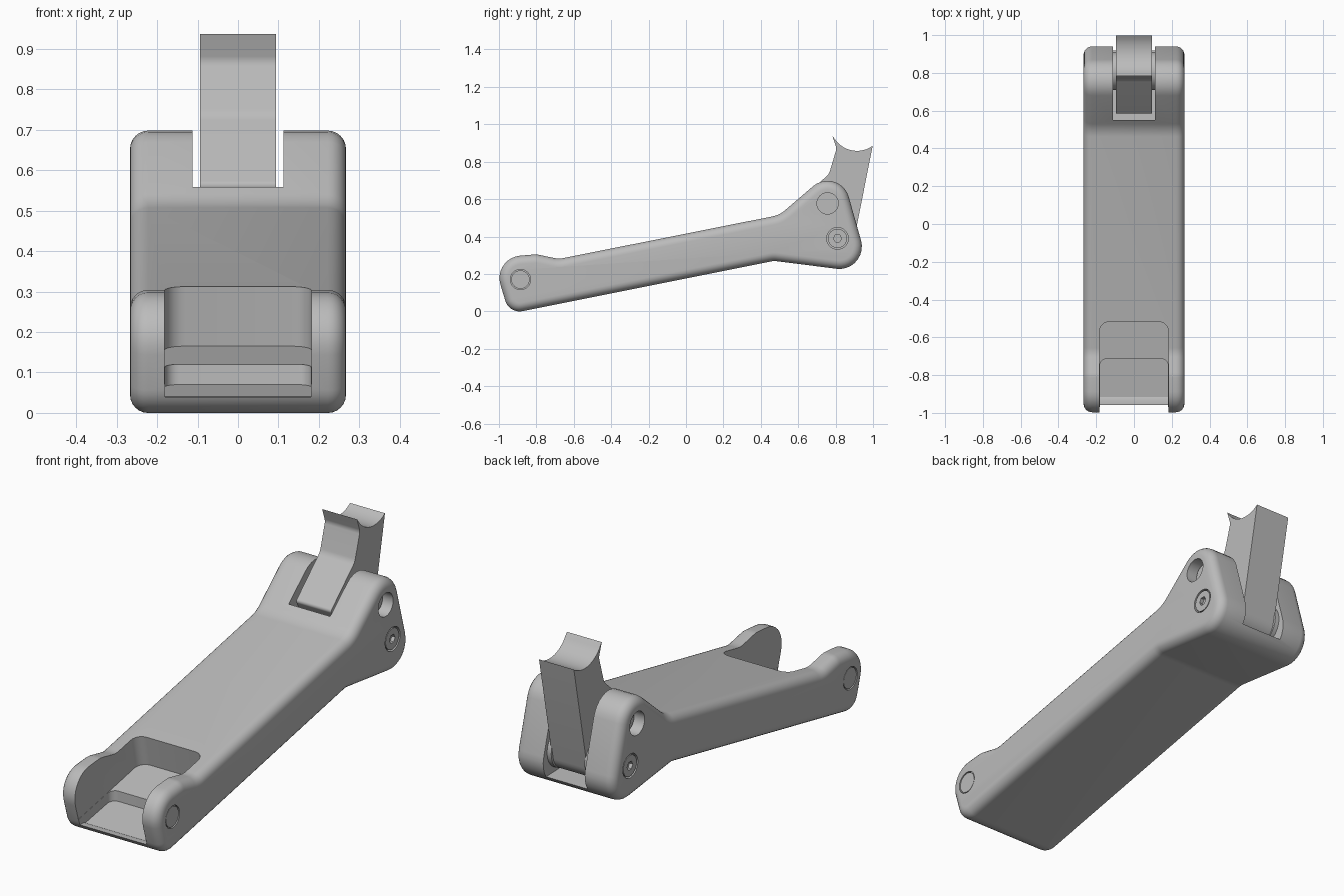
import bpy, bmesh, math
from mathutils import Vector

cube = bpy.data.objects.get("Cube")
if cube:
    bpy.data.objects.remove(cube, do_unlink=True)

grey = bpy.data.materials.new("plain grey")
grey.use_nodes = True
grey.diffuse_color = (0.5, 0.5, 0.5, 1)
grey.node_tree.nodes["Principled BSDF"].inputs["Base Color"].default_value = (0.5, 0.5, 0.5, 1)


def fillet(corners, steps=9):
    """Round each (y, z, radius) corner of a closed outline."""
    out = []
    for i, (y, z, r) in enumerate(corners):
        p = Vector((y, z))
        if r == 0:
            out.append(p)
            continue
        u = (Vector(corners[i - 1][:2]) - p).normalized()
        v = (Vector(corners[(i + 1) % len(corners)][:2]) - p).normalized()
        half = u.angle(v) / 2
        c = p + (u + v).normalized() * r / math.sin(half)
        a, b = p + u * r / math.tan(half) - c, p + v * r / math.tan(half) - c
        start = math.atan2(a.y, a.x)
        turn = math.remainder(math.atan2(b.y, b.x) - start, math.tau)
        for k in range(steps + 1):
            t = start + turn * k / steps
            out.append(c + Vector((math.cos(t), math.sin(t))) * r)
    return out


def circle(y, z, r, n=40):
    return [(y + r * math.cos(math.tau * k / n), z + r * math.sin(math.tau * k / n))
            for k in range(n)]


def prism(name, pts, x0, x1, rim=0, round_y=None, corner=0.05):
    """Extrude a side outline from x0 to x1; optionally round its rims or one end wall."""
    bm = bmesh.new()
    face = bm.faces.new([bm.verts.new((x0, p[0], p[1])) for p in pts])
    ext = bmesh.ops.extrude_face_region(bm, geom=[face])
    moved = [g for g in ext["geom"] if isinstance(g, bmesh.types.BMVert)]
    bmesh.ops.translate(bm, verts=moved, vec=(x1 - x0, 0, 0))
    bmesh.ops.recalc_face_normals(bm, faces=bm.faces)

    def across(e):
        return abs(e.verts[0].co.x - e.verts[1].co.x) > 1e-5

    if rim:
        bmesh.ops.bevel(bm, geom=[e for e in bm.edges if not across(e)], offset=rim,
                        segments=6, profile=0.5, affect='EDGES', clamp_overlap=False)
    if round_y is not None:
        wall = [e for e in bm.edges if not across(e)
                and all(abs(v.co.y - round_y) < 0.04 for v in e.verts)]
        bmesh.ops.bevel(bm, geom=wall, offset=corner, segments=6, profile=0.5, affect='EDGES')
    bmesh.ops.recalc_face_normals(bm, faces=bm.faces)
    mesh = bpy.data.meshes.new(name)
    bm.to_mesh(mesh)
    bm.free()
    mesh.materials.append(grey)
    ob = bpy.data.objects.new(name, mesh)
    bpy.context.collection.objects.link(ob)
    return ob


def activate(ob):
    bpy.ops.object.select_all(action='DESELECT')
    ob.select_set(True)
    bpy.context.view_layer.objects.active = ob


def cut(ob, cutter):
    activate(ob)
    mod = ob.modifiers.new("cut", 'BOOLEAN')
    mod.operation, mod.solver, mod.object = 'DIFFERENCE', 'EXACT', cutter
    bpy.ops.object.modifier_apply(modifier=mod.name)
    bpy.data.objects.remove(cutter, do_unlink=True)


# Arm body: rounded side outline with soft rims
HALF = 0.267
arm = prism("arm_body", fillet([
    (-0.945, -0.013, 0.08), (-1.035, 0.285, 0.12), (-0.80, 0.305, 0.1), (-0.68, 0.28, 0.12),
    (0.50, 0.515, 0.15), (0.82, 0.79, 0.118), (0.985, 0.205, 0.12), (0.47, 0.27, 0.1)]),
    -HALF, HALF, rim=0.045)

# Front pocket: upper floor, then a lower recess with a small lip
cut(arm, prism("pocket_cutter", [(-1.1, 0.045), (-0.714, 0.12), (-0.49, 0.165),
                                 (-0.52, 0.32), (-0.54, 0.5), (-1.1, 0.5)],
               -0.182, 0.182, round_y=-0.515))
cut(arm, prism("recess_cutter", [(-1.1, 0.034), (-0.93, 0.04), (-0.915, 0.034), (-0.714, 0.07),
                                 (-0.714, 0.2), (-1.1, 0.2)],
               -0.181, 0.181, round_y=-0.714, corner=0.035))

# Rear slot for the lever
cut(arm, prism("slot_cutter", [(0.55, 0.29), (1.1, 0.27), (1.1, 1), (0.55, 1)], -0.112, 0.112))

# Lever with a saddle-shaped top
saddle = [(0.915 + 0.145 * math.cos(math.radians(a)), 1.003 + 0.145 * math.sin(math.radians(a)), 0)
          for a in range(212, 302, 6)]
lever = prism("lever", fillet(
    [(0.58, 0.565, 0.015), (0.765, 0.735, 0.06), (0.805, 0.87, 0.04), (0.783, 0.937, 0)]
    + saddle + [(0.998, 0.885, 0), (0.88, 0.29, 0.09), (0.72, 0.29, 0.07), (0.60, 0.53, 0.015)]),
    -0.094, 0.094)

FRONT, UPPER, PIVOT = (-0.885, 0.17), (0.757, 0.577), (0.81, 0.39)
parts = [arm, lever]
for s, side in ((1, "left"), (-1, "right")):
    # Round recesses in each side face
    for spot, r, depth in ((FRONT, 0.054, 0.012), (UPPER, 0.057, 0.06), (PIVOT, 0.058, 0.02)):
        cut(arm, prism("hole_cutter", circle(*spot, r), s * (HALF - depth), s * 0.3))
    # Front pin cap, upper pin and hex-socket pivot screw
    parts.append(prism(side + "_front_pin", circle(*FRONT, 0.049), s * 0.24, s * 0.265))
    parts.append(prism(side + "_upper_pin", circle(*UPPER, 0.05), s * 0.19, s * 0.215))
    screw = prism(side + "_pivot_screw", circle(*PIVOT, 0.051), s * 0.23, s * 0.265)
    cut(screw, prism("socket_cutter", circle(*PIVOT, 0.022, 6), s * 0.245, s * 0.3))
    parts.append(screw)
    # Washer between lever and cheek
    parts.append(prism(side + "_washer", circle(*PIVOT, 0.1), s * 0.09, s * 0.114))

for ob in parts:
    activate(ob)
    bpy.ops.object.shade_smooth_by_angle(angle=math.radians(30))
